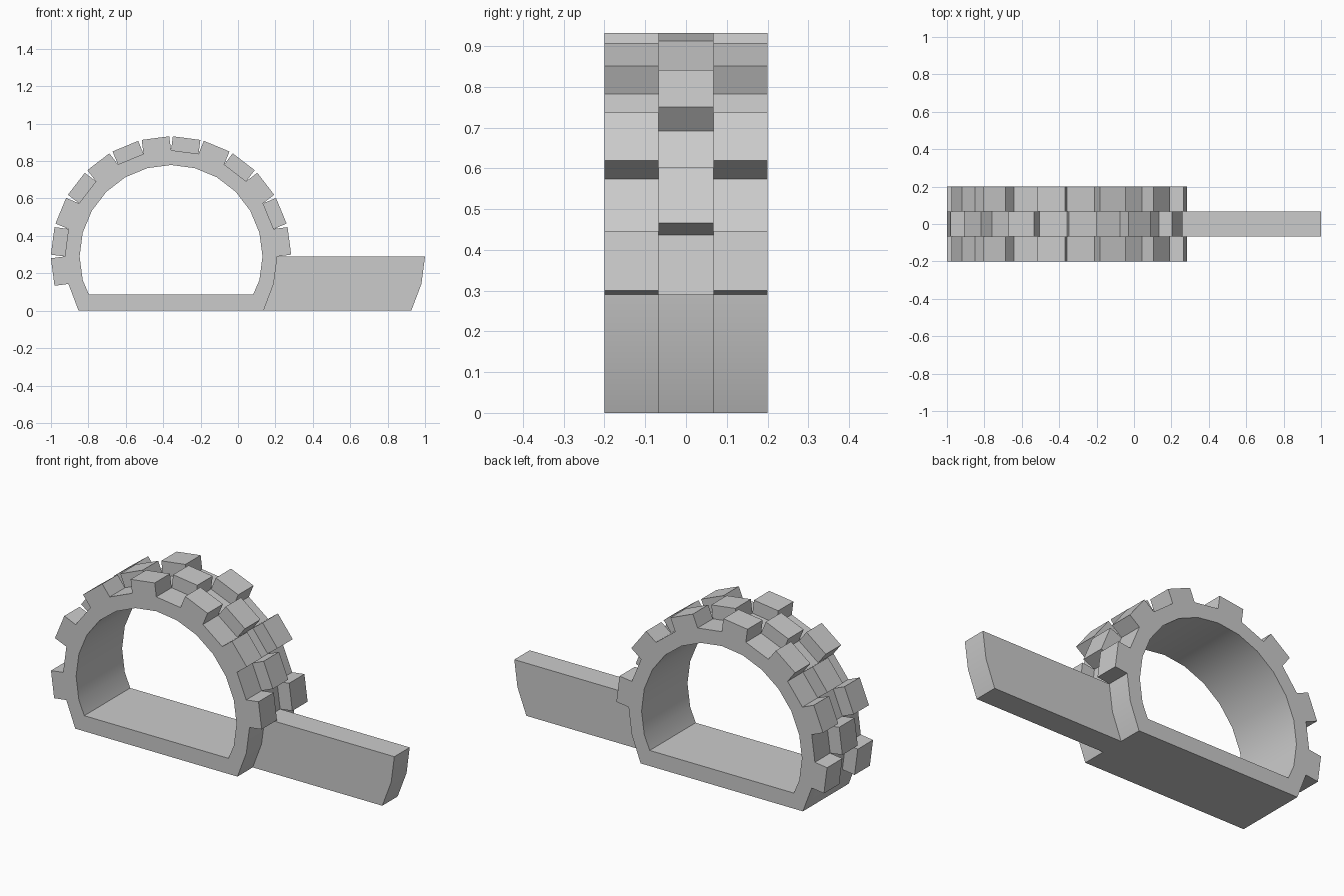
import bpy, bmesh
from math import sin, cos, radians
from mathutils import Vector

if "Cube" in bpy.data.objects:
    bpy.data.objects.remove(bpy.data.objects["Cube"])

CX, CZ = -0.358, 0.29          # arch centre
R_OUT, R_IN = 0.568, 0.489     # 24-sided arch radii
LANES = [-0.2, -0.067, 0.067, 0.2]
TREAD, HANDLE = 0.075, 0.79


def arc_profile(radius, foot_x, foot_z):
    """Right foot, 15 degree steps from -15 to 195, left foot."""
    arc = [(CX + radius * cos(radians(a)), CZ + radius * sin(radians(a)))
           for a in range(-15, 196, 15)]
    return [(CX + foot_x, foot_z)] + arc + [(CX - foot_x, foot_z)]


outer = arc_profile(R_OUT, 0.4945, 0.0)
inner = arc_profile(R_IN, 0.439, 0.086)
n = len(outer)

bm = bmesh.new()
out_v = [[bm.verts.new((x, y, z)) for x, z in outer] for y in LANES]
in_v = [[bm.verts.new((x, y, z)) for x, z in inner] for y in (LANES[0], LANES[-1])]

# Arch shell: outer strip in three lanes, inner tunnel, front and back rims
strip = {}
for i in range(n):
    j = (i + 1) % n
    for lane in range(3):
        strip[lane, i] = bm.faces.new((out_v[lane][i], out_v[lane][j],
                                       out_v[lane + 1][j], out_v[lane + 1][i]))
    bm.faces.new((in_v[0][j], in_v[0][i], in_v[1][i], in_v[1][j]))
    bm.faces.new((out_v[0][j], out_v[0][i], in_v[0][i], in_v[0][j]))
    bm.faces.new((out_v[3][i], out_v[3][j], in_v[1][j], in_v[1][i]))
bmesh.ops.recalc_face_normals(bm, faces=bm.faces)

# Tread blocks: side lanes on even segments, middle lane on odd ones
treads = []
for k in range(13):
    for lane in ((0, 2) if k % 2 == 0 else (1,)):
        treads.append(strip[lane, k + 2])
handle_faces = [strip[1, 0], strip[1, 1]]
for f in bmesh.ops.extrude_discrete_faces(bm, faces=treads)["faces"]:
    f.normal_update()
    bmesh.ops.translate(bm, verts=f.verts, vec=f.normal * TREAD)

# Straight handle pulled out of the lower middle lane
ext = bmesh.ops.extrude_face_region(bm, geom=handle_faces)["geom"]
bmesh.ops.translate(bm, verts=[g for g in ext if isinstance(g, bmesh.types.BMVert)],
                    vec=Vector((HANDLE, 0, 0)))
left_over = [f for f in handle_faces if f.is_valid]
if left_over:
    bmesh.ops.delete(bm, geom=left_over, context='FACES_ONLY')
bmesh.ops.recalc_face_normals(bm, faces=bm.faces)

mesh = bpy.data.meshes.new("treaded_arch_with_handle")
bm.to_mesh(mesh)
bm.free()
obj = bpy.data.objects.new("treaded_arch_with_handle", mesh)
bpy.context.collection.objects.link(obj)

# Smooth tunnel, crisp treads
bpy.context.view_layer.objects.active = obj
obj.select_set(True)
bpy.ops.object.shade_smooth_by_angle(angle=radians(20))
